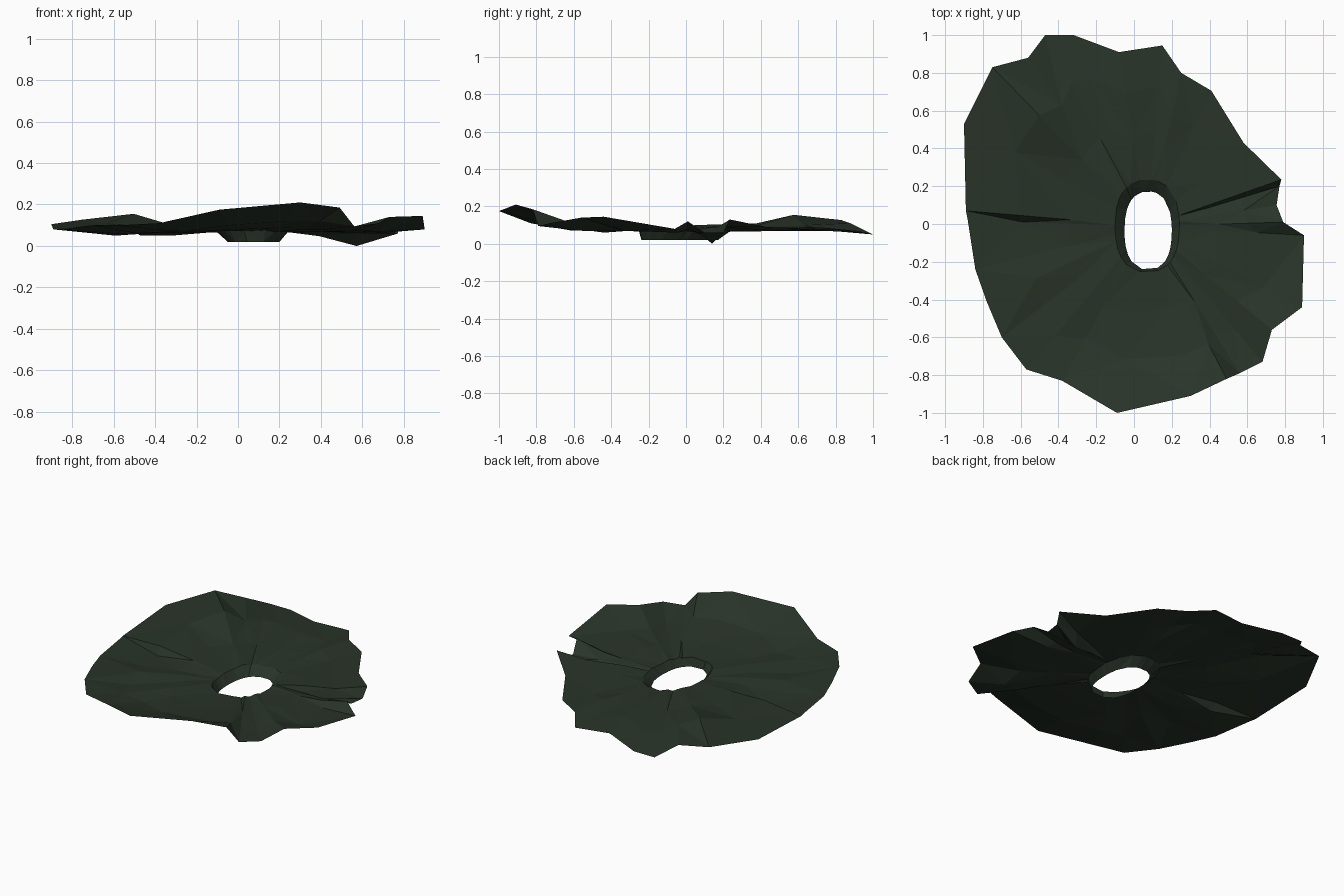
import bpy, bmesh, math, random

cube = bpy.data.objects.get("Cube")
if cube:
    bpy.data.objects.remove(cube, do_unlink=True)
random.seed(4)

# Dark green cloth
cloth = bpy.data.materials.new("dark_green")
cloth.use_nodes = True
colour = (0.022, 0.034, 0.022, 1)
cloth.diffuse_color = colour
cloth.node_tree.nodes["Principled BSDF"].inputs["Base Color"].default_value = colour

# Ragged rim, anticlockwise: x, y, rim height, fold height inside the rim
RIM = [
    (.90, -.06, .08, .06), (.89, -.44, .145, .07), (.73, -.56, .14, .09),
    (.68, -.73, .11, .07), (.56, -.79, .095, .08), (.49, -.82, .185, .12),
    (.30, -.91, .21, .12), (-.09, -1, .175, .10), (-.38, -.83, .11, .07),
    (-.57, -.77, .10, .08), (-.70, -.60, .10, .06), (-.78, -.41, .09, .08),
    (-.84, -.24, .08, .06), (-.88, .02, .08, .05), (-.89, .07, .08, .10),
    (-.90, .53, .105, .11), (-.75, .83, .127, .155), (-.56, .88, .11, .10),
    (-.47, 1, .05, .08), (-.32, 1, .05, .07), (-.08, .91, .07, .09),
    (.15, .945, .06, .07), (.25, .80, .08, .09), (.41, .705, .08, .07),
    (.58, .43, .09, .08), (.78, .235, .13, .09), (.77, .2, .06, 0),
    (.755, .10, .06, .06), (.79, .01, .12, .08)]


def oval(angle, cx, cy, rx, ry):
    """Point on a slightly squared oval."""
    c, s = math.cos(angle), math.sin(angle)
    r = (abs(c / rx) ** 2.4 + abs(s / ry) ** 2.4) ** (-1 / 2.4)
    return cx + r * c, cy + r * s


def lerp(a, b, t):
    return a + (b - a) * t


bm = bmesh.new()
spokes = []
for x, y, z, fold in RIM:
    a = math.atan2(y, x - .07)
    hx, hy = oval(a, .07, -.01, .17, .245)
    lx, ly = oval(a, .075, -.035, .125, .207)
    path = [(lx, ly, .02), (hx, hy, .07 + random.uniform(-.006, .008))]
    for t, h in ((.33, lerp(.073, fold, .25)), (.66, fold)):
        t += random.uniform(-.05, .05)
        h += random.uniform(-.008, .008) if t < .5 else 0
        path.append((lerp(hx, x, t), lerp(hy, y, t), h))
    path.append((x, y, z))
    spokes.append([bm.verts.new(p) for p in path])

# Collar and creased sheet as triangles between neighbouring spokes
for i, a in enumerate(spokes):
    b = spokes[(i + 1) % len(spokes)]
    for j in range(len(a) - 1):
        q = (a[j], a[j + 1], b[j + 1], b[j])
        k = (i + j) % 2
        bm.faces.new((q[k], q[k + 1], q[k + 2]))
        bm.faces.new((q[k], q[k + 2], q[(k + 3) % 4]))

mesh = bpy.data.meshes.new("crumpled_sheet")
bm.to_mesh(mesh)
bm.free()
mesh.materials.append(cloth)
sheet = bpy.data.objects.new("crumpled_sheet", mesh)
bpy.context.collection.objects.link(sheet)
